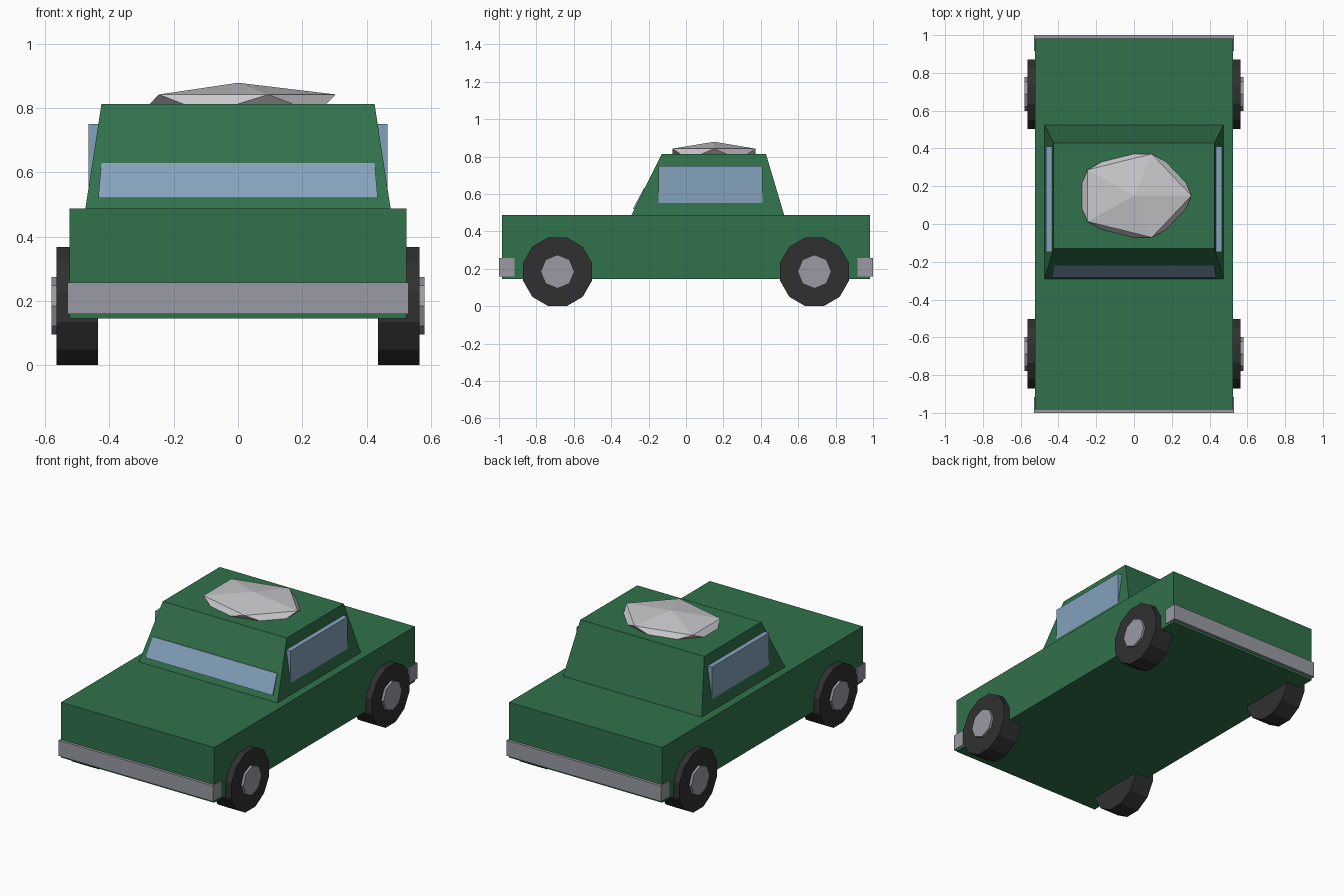
import bpy, bmesh, math
from mathutils import Matrix

if "Cube" in bpy.data.objects:
    bpy.data.objects.remove(bpy.data.objects["Cube"], do_unlink=True)


def material(name, rgb):
    m = bpy.data.materials.new(name)
    m.use_nodes = True
    m.diffuse_color = (*rgb, 1)
    m.node_tree.nodes["Principled BSDF"].inputs["Base Color"].default_value = (*rgb, 1)
    return m


green = material("green paint", (0.03, 0.165, 0.07))
glass = material("blue glass", (0.23, 0.36, 0.5))
rubber = material("black rubber", (0.03, 0.03, 0.03))
metal = material("grey metal", (0.32, 0.33, 0.37))
pale = material("pale grey", (0.58, 0.58, 0.6))


def finish(name, bm, mat):
    bmesh.ops.recalc_face_normals(bm, faces=bm.faces)
    mesh = bpy.data.meshes.new(name)
    bm.to_mesh(mesh)
    bm.free()
    mesh.materials.append(mat)
    obj = bpy.data.objects.new(name, mesh)
    bpy.context.collection.objects.link(obj)
    return obj


def block(name, mat, z0, z1, low, high=None):
    """Six-sided block; low and high are (x0, x1, y0, y1) at z0 and z1."""
    bm = bmesh.new()
    bmesh.ops.create_cube(bm, size=2)
    for v in bm.verts:
        x0, x1, y0, y1 = (high or low) if v.co.z > 0 else low
        v.co = (x1 if v.co.x > 0 else x0,
                y1 if v.co.y > 0 else y0,
                z1 if v.co.z > 0 else z0)
    return finish(name, bm, mat)


def disc(name, mat, sides, radius, x0, x1, y, z, turn):
    """Cylinder along x."""
    bm = bmesh.new()
    place = (Matrix.Translation(((x0 + x1) / 2, y, z))
             @ Matrix.Rotation(turn, 4, "X") @ Matrix.Rotation(math.pi / 2, 4, "Y"))
    bmesh.ops.create_cone(bm, cap_ends=True, segments=sides, radius1=radius,
                          radius2=radius, depth=abs(x1 - x0), matrix=place)
    return finish(name, bm, mat)


# Body and tapered cabin
block("body", green, 0.145, 0.487, (-0.525, 0.525, -0.983, 0.983))
block("cabin", green, 0.487, 0.813, (-0.475, 0.475, -0.292, 0.525),
      (-0.425, 0.425, -0.13, 0.428))

# Windscreen plate lying on the front slope
block("windscreen", glass, 0.52, 0.63, (-0.435, 0.435, -0.284, -0.275),
      (-0.425, 0.425, -0.225, -0.216))

# Bumpers
for name, y in (("front_bumper", -0.958), ("rear_bumper", 0.958)):
    block(name, metal, 0.16, 0.257, (-0.53, 0.53, y - 0.042, y + 0.042))

# Side windows, tyres and hubcaps
for side, s in (("left", 1), ("right", -1)):
    xs = sorted((s * 0.43, s * 0.465))
    block(side + "_window", glass, 0.55, 0.75, (*xs, -0.148, 0.41))
    for end, y in (("front", -0.687), ("rear", 0.687)):
        label = end + "_" + side
        disc(label + "_tyre", rubber, 12, 0.19, s * 0.435, s * 0.565, y, 0.184,
             math.pi / 12)
        disc(label + "_hubcap", metal, 8, 0.09, s * 0.5, s * 0.58, y, 0.185, 0)

# Faceted lump on the roof
bm = bmesh.new()
bmesh.ops.create_icosphere(bm, subdivisions=1, radius=1,
                           matrix=Matrix.Translation((0, 0.15, 0.813))
                           @ Matrix.Diagonal((0.34, 0.26, 0.066, 1)))
finish("roof_lump", bm, pale)
